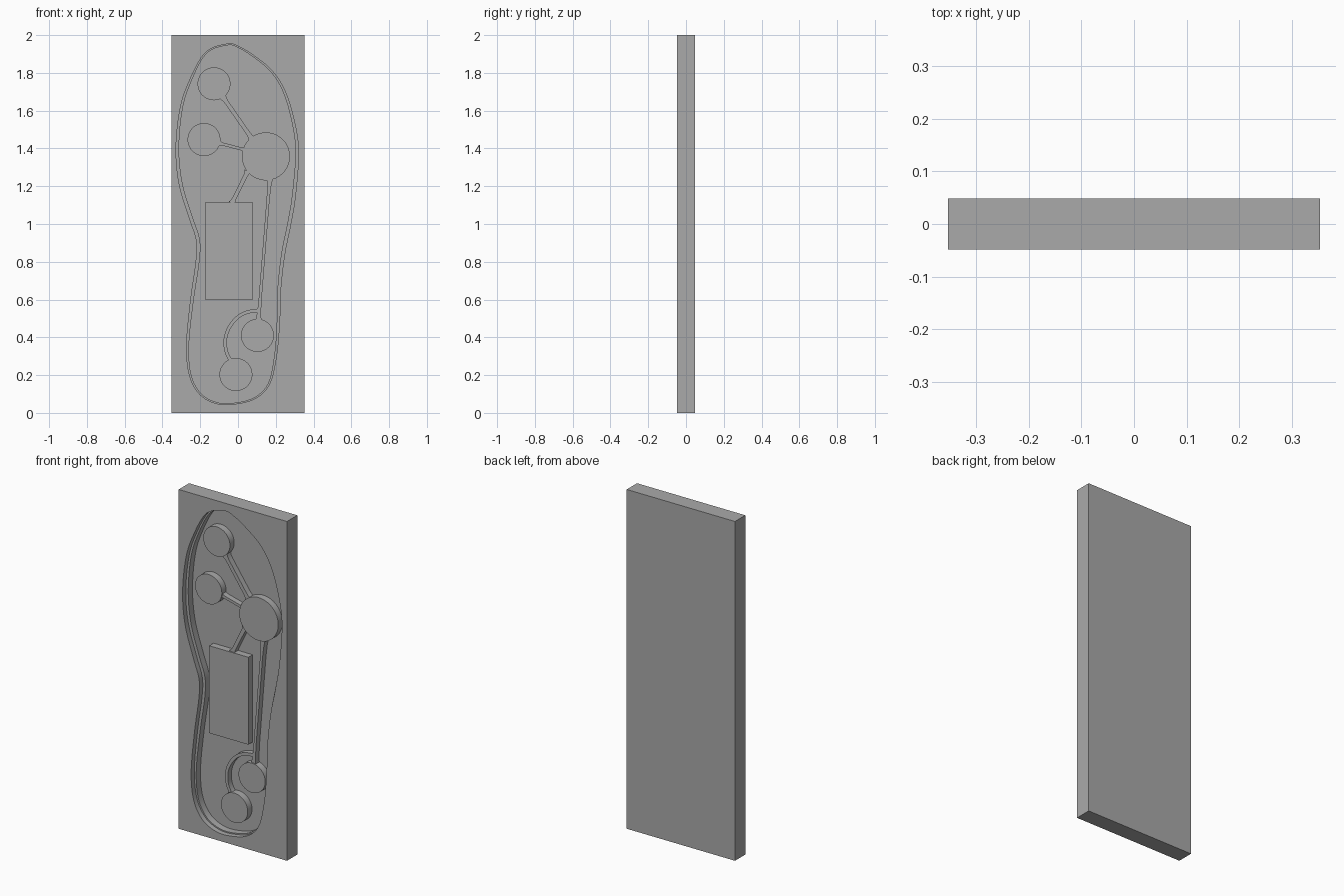
import bpy, bmesh, math
from mathutils import Vector

cube = bpy.data.objects.get("Cube")
if cube:
    bpy.data.objects.remove(cube, do_unlink=True)

grey = bpy.data.materials.new("plain grey")
grey.use_nodes = True
grey.diffuse_color = (0.4, 0.4, 0.4, 1)
grey.node_tree.nodes["Principled BSDF"].inputs["Base Color"].default_value = (0.4, 0.4, 0.4, 1)

FRONT, BACK = -0.048, 0.048
LEDGE = FRONT + 0.03      # stepped rim of the cavity
FLOOR = FRONT + 0.07      # bottom of the cavity
PAD_TOP = FRONT + 0.03
RIB_TOP = FRONT + 0.037


def prism(name, points, y0, y1):
    """Extrude an outline in the XZ plane from y0 to y1."""
    bm = bmesh.new()
    face = bm.faces.new([bm.verts.new((x, y0, z)) for x, z in points])
    out = bmesh.ops.extrude_face_region(bm, geom=[face])
    moved = [v for v in out["geom"] if isinstance(v, bmesh.types.BMVert)]
    bmesh.ops.translate(bm, verts=moved, vec=(0, y1 - y0, 0))
    bmesh.ops.recalc_face_normals(bm, faces=bm.faces)
    mesh = bpy.data.meshes.new(name)
    bm.to_mesh(mesh)
    bm.free()
    mesh.materials.append(grey)
    obj = bpy.data.objects.new(name, mesh)
    bpy.context.collection.objects.link(obj)
    return obj


def spline(points, steps, closed=False):
    """Smooth curve through the given points."""
    p = [Vector(q) for q in points]
    n = len(p)
    pick = (lambda i: p[i % n]) if closed else (lambda i: p[max(0, min(n - 1, i))])
    result = []
    for i in range(n if closed else n - 1):
        a, b, c, d = (pick(i + k) for k in (-1, 0, 1, 2))
        for s in range(steps):
            t = s / steps
            result.append(0.5 * (2 * b + (c - a) * t + (2 * a - 5 * b + 4 * c - d) * t * t
                                 + (3 * b - a - 3 * c + d) * t ** 3))
    return result if closed else result + [p[-1]]


def normals(points, closed=False):
    n = len(points)
    result = []
    for i in range(n):
        a = points[i - 1] if closed or i else points[0]
        b = points[(i + 1) % n] if closed else points[min(i + 1, n - 1)]
        d = (b - a).normalized()
        result.append(Vector((-d.y, d.x)))
    return result


def rect(x0, x1, z0, z1):
    return [(x0, z0), (x1, z0), (x1, z1), (x0, z1)]


def pad(name, x, z, r):
    ring = [(x + r * math.cos(a), z + r * math.sin(a))
            for a in (math.tau * i / 64 for i in range(64))]
    return prism(name, ring, PAD_TOP, FLOOR + 0.005)


def rib(name, path, width, flare=0.008):
    """Thin connecting bar, widening a little at both ends."""
    pts = [Vector(p) for p in path]
    if len(pts) == 2:
        a, b = pts
        pts = [a.lerp(b, t) for t in (0, 0.06, 0.14, 0.86, 0.94, 1)]
    nrm = normals(pts)
    half = [width / 2] * len(pts)
    half[0] = half[-1] = width / 2 + flare
    half[1] = half[-2] = width / 2 + flare * 0.3
    left = [p + n * h for p, n, h in zip(pts, nrm, half)]
    right = [p - n * h for p, n, h in zip(pts, nrm, half)]
    return prism(name, left + right[::-1], RIB_TOP, FLOOR + 0.005)


# Sole outline, counter-clockwise from the toe
sole = spline([
    (-.055, 1.953), (-.175, 1.905), (-.267, 1.735), (-.31, 1.59), (-.328, 1.39),
    (-.31, 1.206), (-.257, 1.03), (-.22, .915), (-.222, .8), (-.25, .6),
    (-.272, .36), (-.257, .2), (-.204, .1), (-.125, .053), (-.035, .045),
    (.087, .074), (.167, .153), (.204, .307), (.22, .49), (.225, .65),
    (.246, .836), (.278, .995), (.304, 1.153), (.32, 1.39), (.294, 1.56),
    (.246, 1.71), (.177, 1.815), (.087, 1.889), (.01, 1.936)], 5, closed=True)
inner = [p + n * (0.006 + 0.012 * math.sin(math.pi * p.y / 2))
         for p, n in zip(sole, normals(sole, True))]

# Mould block with a stepped sole-shaped cavity
block = prism("mould_block", rect(-.353, .353, 0, 2), FRONT, BACK)
for outline, depth in ((sole, LEDGE), (inner, FLOOR)):
    cutter = prism("cavity_cutter", outline, FRONT - 0.05, depth)
    cutter.hide_render = True
    mod = block.modifiers.new("cavity", "BOOLEAN")
    mod.operation, mod.solver, mod.object = "DIFFERENCE", "EXACT", cutter
    bpy.context.view_layer.objects.active = block
    bpy.ops.object.modifier_apply(modifier=mod.name)
    bpy.data.objects.remove(cutter, do_unlink=True)

# Raised pads on the cavity floor
parts = [
    block,
    pad("big_toe_pad", -.127, 1.742, .087),
    pad("inner_ball_pad", -.18, 1.447, .087),
    pad("outer_ball_pad", .148, 1.358, .127),
    pad("upper_heel_pad", .103, .41, .087),
    pad("lower_heel_pad", -.011, .203, .087),
    prism("arch_plate", rect(-.175, .08, .6, 1.115), PAD_TOP, FLOOR + 0.005),
]

# Ribs joining the pads
parts += [
    rib("toe_rib", [(-.08, 1.673), (.075, 1.45)], .022),
    rib("ball_rib", [(-.1, 1.428), (.035, 1.393)], .016),
    rib("plate_rib", [(-.032, 1.11), (.052, 1.28)], .022),
    rib("long_rib", [(.168, 1.24), (.108, .485)], .016),
    rib("heel_rib", spline([(-.038, .275), (-.062, .325), (-.067, .39), (-.045, .455),
                            (0, .508), (.055, .535), (.115, .543)], 5), .018, .004),
]

# Smooth the curved walls, keep the rims crisp
bpy.ops.object.select_all(action="DESELECT")
for obj in parts:
    obj.select_set(True)
bpy.context.view_layer.objects.active = block
bpy.ops.object.shade_smooth_by_angle(angle=math.radians(30))
